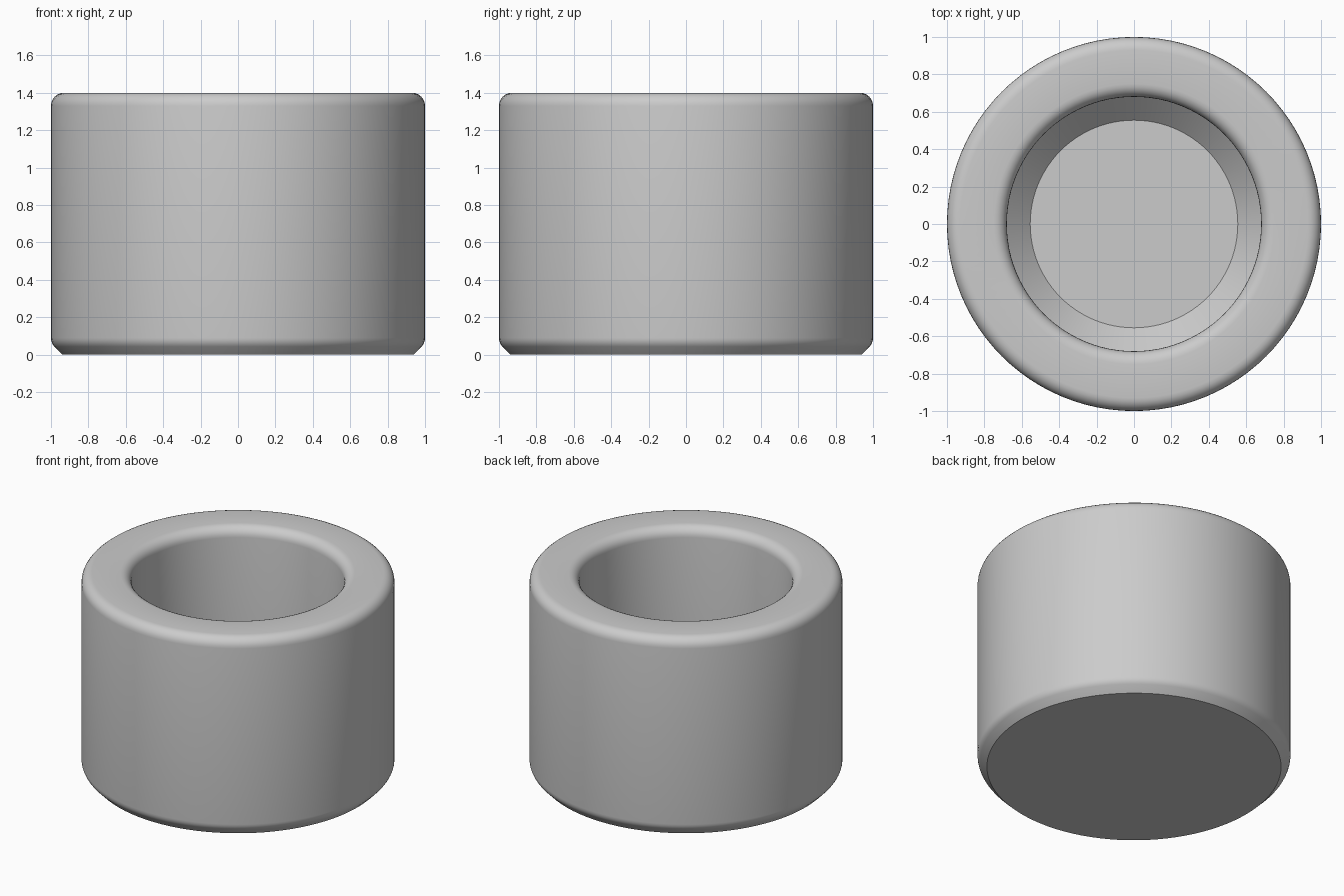
import bpy, bmesh
from math import sin, cos, pi, radians

default_cube = bpy.data.objects.get("Cube")
if default_cube:
    bpy.data.objects.remove(default_cube, do_unlink=True)

HEIGHT, OUTER, BORE, FLOOR = 1.4, 1.0, 0.68, 0.3
ROUND, SIDES = 0.07, 96


def arc(cx, cz, radius, start, end, steps=6):
    """Profile points along a circular arc, angles in degrees."""
    angles = [radians(start + (end - start) * i / steps) for i in range(steps + 1)]
    return [(cx + radius * cos(a), cz + radius * sin(a)) for a in angles]


def lathe(name, profile, material):
    """Revolve a profile of (radius, height) points around z."""
    bm = bmesh.new()
    verts = [bm.verts.new((r, 0, z)) for r, z in profile]
    edges = [bm.edges.new(pair) for pair in zip(verts, verts[1:])]
    bmesh.ops.spin(bm, geom=verts + edges, cent=(0, 0, 0), axis=(0, 0, 1),
                   angle=2 * pi, steps=SIDES, use_merge=True)
    bmesh.ops.remove_doubles(bm, verts=bm.verts, dist=0.0001)
    # Close the underside and the bore floor
    bmesh.ops.holes_fill(bm, edges=[e for e in bm.edges if e.is_boundary], sides=0)
    bmesh.ops.recalc_face_normals(bm, faces=bm.faces)
    mesh = bpy.data.meshes.new(name)
    bm.to_mesh(mesh)
    bm.free()
    mesh.materials.append(material)
    obj = bpy.data.objects.new(name, mesh)
    bpy.context.collection.objects.link(obj)
    bpy.ops.object.select_all(action='DESELECT')
    obj.select_set(True)
    bpy.context.view_layer.objects.active = obj
    bpy.ops.object.shade_smooth_by_angle(angle=radians(35))
    return obj


grey = bpy.data.materials.new("light_grey")
grey.use_nodes = True
colour = (0.6, 0.6, 0.6, 1)
grey.diffuse_color = colour
grey.node_tree.nodes["Principled BSDF"].inputs["Base Color"].default_value = colour

# Bevelled foot, rounded rim, straight bore and sloped bore bottom
profile = [(0.94, 0)]
profile += arc(OUTER - 0.07, 0.09, 0.07, -42, 0, 4)
profile += arc(OUTER - ROUND, HEIGHT - ROUND, ROUND, 0, 90)
profile += arc(BORE + ROUND, HEIGHT - ROUND, ROUND, 90, 180)
profile += [(BORE, FLOOR + 0.125), (0.555, FLOOR)]
lathe("cup_body", profile, grey)
